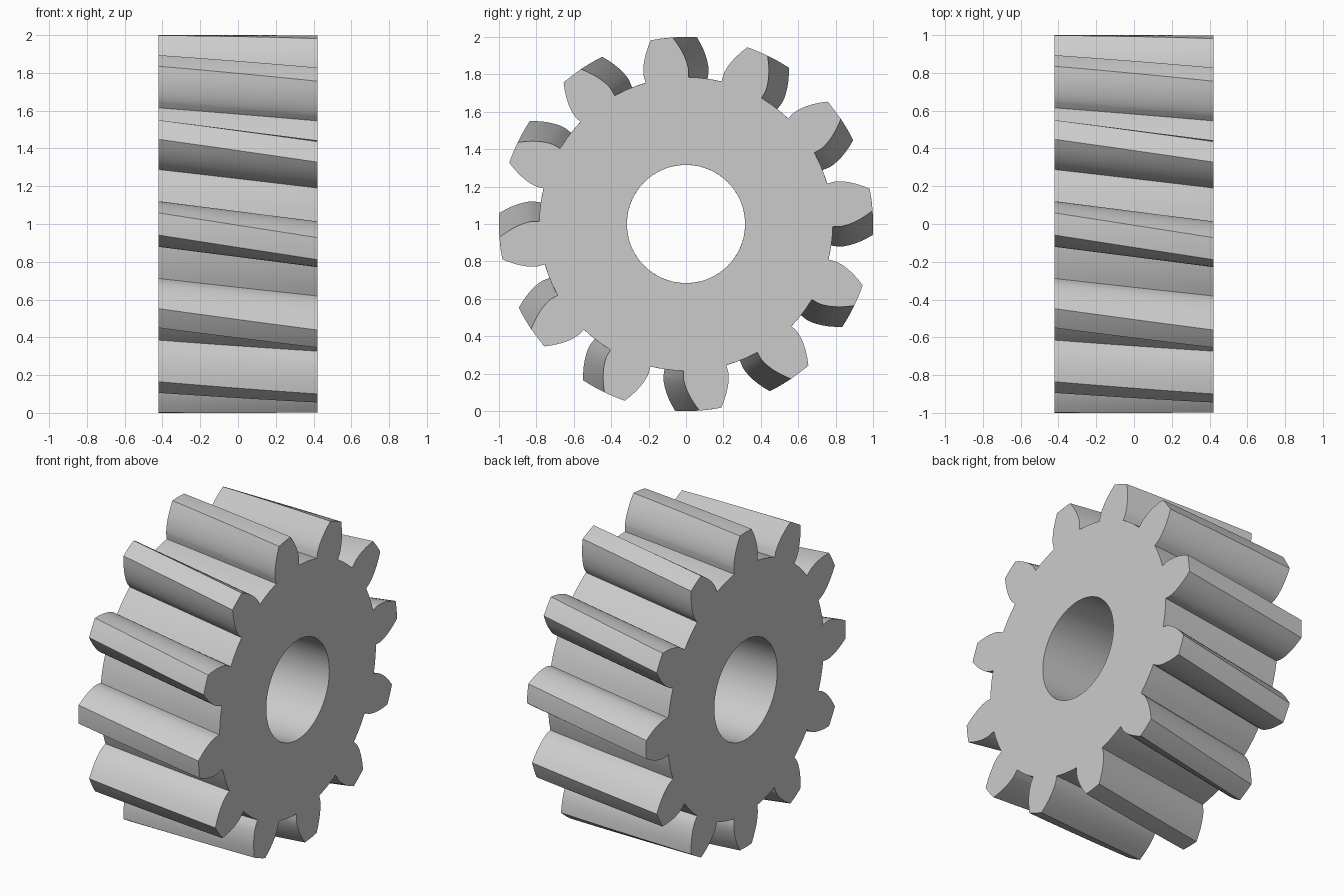
import bpy
import bmesh
from math import acos, cos, radians, sin, sqrt

old = bpy.data.objects.get("Cube")
if old:
    bpy.data.objects.remove(old, do_unlink=True)

TEETH = 12
BORE, ROOT, BASE, TIP = 0.316, 0.785, 0.82, 1.0
HALF_WIDTH = 0.42
TWIST = radians(7.5)
PITCH = radians(360 / TEETH)
BASE_HALF = radians(8.45)      # half of the tooth's angle at its base
SLICES = 12
STEPS = 7                      # points along each curved flank


def half_angle(r):
    """Half of the tooth's angle at radius r, following an involute."""
    pressure = acos(min(1, BASE / r))
    return BASE_HALF - (sqrt((r / BASE) ** 2 - 1) - pressure)


# Profile of one tooth as (radius, angle), from one base corner to the other
radii = [BASE + (TIP - BASE) * (i / STEPS) ** 1.3 for i in range(STEPS + 1)]
flank = [(ROOT, BASE_HALF)] + [(r, half_angle(r)) for r in radii]
tip_half = flank[-1][1]
tooth = [(r, -a) for r, a in flank]
tooth += [(TIP, tip_half * k / 2) for k in (-1, 0, 1)]
tooth += reversed(flank)

# Angles on the root circle: across the tooth's foot, then along the gap
foot = [-BASE_HALF + 2 * BASE_HALF * i / 3 for i in range(4)]
gap = [BASE_HALF + (PITCH - 2 * BASE_HALF) * i / 3 for i in (1, 2)]
ring_angles = foot + gap
PER_TOOTH = len(ring_angles)
COUNT = PER_TOOTH * TEETH

bm = bmesh.new()


def add_point(slice_no, radius, angle):
    t = slice_no / SLICES
    a = angle + TWIST * t
    x = HALF_WIDTH * (2 * t - 1)
    return bm.verts.new((x, radius * cos(a), radius * sin(a)))


# Twisted cross-sections
bores, roots, teeth = [], [], []
for s in range(SLICES + 1):
    angles = [PITCH * n + a for n in range(TEETH) for a in ring_angles]
    bore = [add_point(s, BORE, a) for a in angles]
    root = [add_point(s, ROOT, a) if i % PER_TOOTH not in (1, 2)
            or s in (0, SLICES) else None for i, a in enumerate(angles)]
    outlines = []
    for n in range(TEETH):
        inner = [add_point(s, r, PITCH * n + a) for r, a in tooth[1:-1]]
        first = n * PER_TOOTH
        outlines.append([root[first]] + inner + [root[first + 3]])
    bores.append(bore)
    roots.append(root)
    teeth.append(outlines)


def skin(lower, upper):
    """Join two matching rows of points with quads."""
    for i in range(len(lower) - 1):
        bm.faces.new((lower[i], lower[i + 1], upper[i + 1], upper[i]))


# Bore wall, tooth flanks and root gaps
for s in range(SLICES):
    skin(bores[s] + bores[s][:1], bores[s + 1] + bores[s + 1][:1])
    for n in range(TEETH):
        skin(teeth[s][n], teeth[s + 1][n])
        ids = [(n * PER_TOOTH + k) % COUNT for k in range(3, PER_TOOTH + 1)]
        skin([roots[s][i] for i in ids], [roots[s + 1][i] for i in ids])

# Flat end faces: a ring of quads with a cap on each tooth
for s in (0, SLICES):
    skin(bores[s] + bores[s][:1], roots[s] + roots[s][:1])
    for n in range(TEETH):
        first = n * PER_TOOTH
        bm.faces.new(teeth[s][n] + [roots[s][first + 2], roots[s][first + 1]])

bmesh.ops.recalc_face_normals(bm, faces=bm.faces)
mesh = bpy.data.meshes.new("helical_gear")
bm.to_mesh(mesh)
bm.free()
gear = bpy.data.objects.new("helical_gear", mesh)
gear.location.z = 1.0
bpy.context.collection.objects.link(gear)

# Plain grey metal
grey = bpy.data.materials.new("light_grey")
grey.use_nodes = True
colour = (0.6, 0.6, 0.6, 1)
grey.diffuse_color = colour
grey.node_tree.nodes["Principled BSDF"].inputs["Base Color"].default_value = colour
mesh.materials.append(grey)

# Smooth curves with crisp tooth edges
bpy.ops.object.select_all(action="DESELECT")
gear.select_set(True)
bpy.context.view_layer.objects.active = gear
bpy.ops.object.shade_smooth_by_angle(angle=radians(25))
